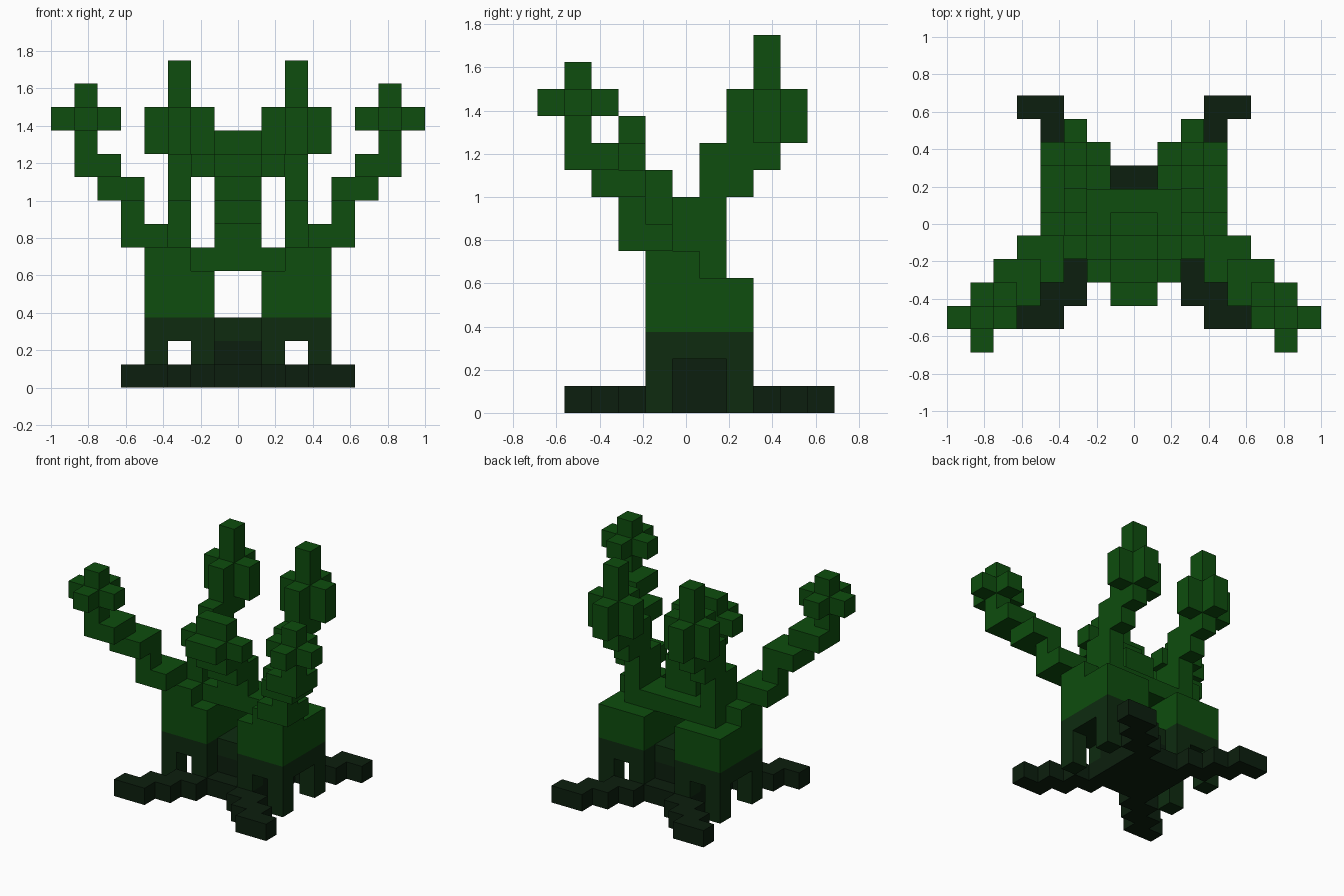
import bpy
import bmesh
from mathutils import Vector

cube = bpy.data.objects.get("Cube")
if cube:
    bpy.data.objects.remove(cube, do_unlink=True)

U = 0.125                            # block size
ORIGIN = Vector((0, -0.6875, 0))     # blocks count from the middle, front and ground


def material(name, rgb):
    m = bpy.data.materials.new(name)
    m.diffuse_color = (*rgb, 1)
    m.use_nodes = True
    bsdf = m.node_tree.nodes["Principled BSDF"]
    bsdf.inputs["Base Color"].default_value = (*rgb, 1)
    bsdf.inputs["Roughness"].default_value = 0.9
    return m


def box(x, y, z, w=1, d=1, h=1):
    """Blocks of a box, mirrored left to right."""
    return {(side, j, k)
            for i in range(x, x + w) for side in (i, -1 - i)
            for j in range(y, y + d) for k in range(z, z + h)}


def cross_tip(x, y, z, h, top):
    """Plus-shaped branch tip with a single spike on it."""
    return (box(x - 1, y, z, w=3, h=h) | box(x, y - 1, z, d=3, h=h)
            | box(x, y, z + h, h=top))


def build(name, mat, part, filled):
    """Make only the outer faces of a part's blocks."""
    bm = bmesh.new()
    for cell in sorted(part):
        centre = Vector(cell) + Vector((0.5, 0.5, 0.5))
        for axis in range(3):
            for sign in (-1, 1):
                n = Vector()
                n[axis] = sign
                if tuple(int(c + s) for c, s in zip(cell, n)) in filled:
                    continue
                u = Vector()
                u[(axis + 1) % 3] = 0.5
                v = n.cross(u)
                mid = centre + n / 2
                corners = (mid - u - v, mid + u - v, mid + u + v, mid - u + v)
                bm.faces.new([bm.verts.new(ORIGIN + p * U) for p in corners])
    bmesh.ops.remove_doubles(bm, verts=bm.verts, dist=0.001)
    mesh = bpy.data.meshes.new(name)
    bm.to_mesh(mesh)
    bm.free()
    mesh.materials.append(mat)
    bpy.context.collection.objects.link(bpy.data.objects.new(name, mesh))


green = material("leaf green", (0.0044, 0.075, 0.0044))
bark = material("dark green bark", (0.0044, 0.024, 0.0050))
root = material("blackish green root", (0.0037, 0.0135, 0.0044))
parts = []

# Crossing roots, stepping outwards to the front and back, and their core
roots = set()
for s in range(4):
    roots |= box(s, 4 - s, 0, w=2) | box(s, 7 + s, 0, w=2)
parts.append(("roots", root, roots))
parts.append(("root_core", root, box(0, 5, 0, w=2, d=2, h=2)))

# Arched legs under two big crown blocks
posts = set()
for y in (4, 7):
    posts |= box(3, y, 0, h=2) | box(1, y, 1)
parts.append(("leg_posts", bark, posts))
parts.append(("leg_caps", bark, box(1, 4, 2, w=3, d=4) | box(0, 5, 2, d=2)))
parts.append(("crown_blocks", green, box(1, 4, 3, w=3, d=4, h=2)))

# Bridge over the gap, with the branch bases
parts.append(("bridge", green,
              box(0, 5, 5, w=3, d=2) | box(2, 4, 5, w=2) | box(3, 5, 5)))

# Wide front branches, climbing outwards in square steps
front = box(4, 3, 7) | box(6, 1, 10)
for s, z in enumerate((6, 8, 9)):
    front |= box(3 + s, 3 - s, z, w=2, d=2)
parts.append(("front_branches", green, front))
parts.append(("front_branch_tips", green, cross_tip(6, 1, 11, h=1, top=1)))

# Tall back branches
back = box(2, 5, 6, d=2, h=2) | box(2, 6, 8, d=2, h=2) | box(2, 8, 9)
parts.append(("back_branches", green, back))
parts.append(("back_branch_tips", green, cross_tip(2, 8, 10, h=2, top=2)))

# Middle branch leaning forward
middle = box(0, 5, 6)
for s in range(3):
    middle |= box(0, 4 - s, 7 + s, d=2)
parts.append(("middle_branch", green, middle))
parts.append(("middle_branch_tip", green, box(1, 3, 9) | box(0, 3, 10)))

filled = set().union(*(cells for _, _, cells in parts))
for name, mat, cells in parts:
    build(name, mat, cells, filled)
